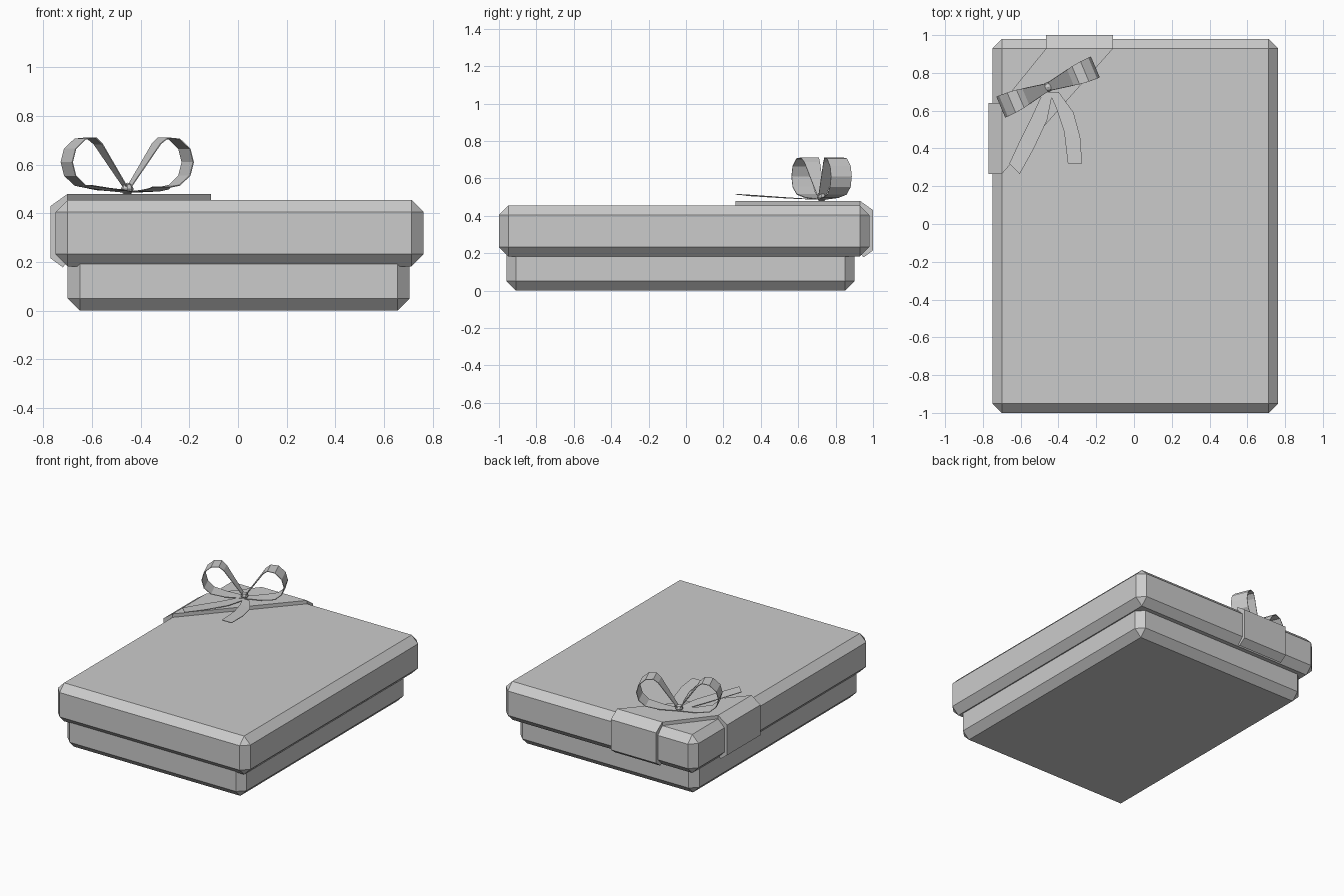
import bpy, bmesh, math
from mathutils import Vector

cube = bpy.data.objects.get("Cube")
if cube:
    bpy.data.objects.remove(cube, do_unlink=True)

grey = bpy.data.materials.new("plain grey")
grey.use_nodes = True
grey.diffuse_color = (0.6, 0.6, 0.6, 1)
grey.node_tree.nodes["Principled BSDF"].inputs["Base Color"].default_value = (0.6, 0.6, 0.6, 1)


def finish(name, bm):
    bmesh.ops.recalc_face_normals(bm, faces=bm.faces)
    mesh = bpy.data.meshes.new(name)
    bm.to_mesh(mesh)
    bm.free()
    mesh.materials.append(grey)
    obj = bpy.data.objects.new(name, mesh)
    bpy.context.collection.objects.link(obj)
    return obj


def chamfered_box(name, low, high, chamfer):
    low, high = Vector(low), Vector(high)
    bm = bmesh.new()
    bmesh.ops.create_cube(bm, size=1)
    bmesh.ops.scale(bm, vec=high - low, verts=bm.verts)
    bmesh.ops.translate(bm, vec=(low + high) / 2, verts=bm.verts)
    bmesh.ops.bevel(bm, geom=bm.edges[:], offset=chamfer, segments=1, affect='EDGES')
    return finish(name, bm)


def prism(name, outline, shift):
    bm = bmesh.new()
    face = bm.faces.new([bm.verts.new(p) for p in outline])
    new = bmesh.ops.extrude_face_region(bm, geom=[face], use_keep_orig=True)["geom"]
    bmesh.ops.translate(bm, vec=shift, verts=[v for v in new if isinstance(v, bmesh.types.BMVert)])
    return finish(name, bm)


def ribbon(name, rungs):
    """Thin strip through pairs of edge points."""
    bm = bmesh.new()
    rows = [[bm.verts.new(p) for p in rung] for rung in rungs]
    for (a, b), (c, d) in zip(rows, rows[1:]):
        bm.faces.new((a, b, d, c))
    obj = finish(name, bm)
    thick = obj.modifiers.new("thickness", 'SOLIDIFY')
    thick.thickness = 0.004
    thick.offset = 0
    return obj


# Box body and overhanging lid
chamfered_box("box_base", (-0.70, -0.96, 0), (0.705, 0.90, 0.25), 0.05)
chamfered_box("box_lid", (-0.75, -1.0, 0.182), (0.763, 0.98, 0.455), 0.05)

# Band across the corner: diagonal top plate and two folded ends
prism("band_top", [(-0.465, 0.93, 0.45), (-0.11, 0.93, 0.45),
                   (-0.70, 0.265, 0.45), (-0.70, 0.64, 0.45)], (0, 0, 0.03))
fold = [(0, 0.48), (0.07, 0.43), (0.07, 0.215), (0.02, 0.178), (0, 0.2)]
prism("band_back", [(-0.465, 0.93 + d, z) for d, z in fold], (0.355, 0, 0))
prism("band_right", [(-0.70 - d, 0.265, z) for d, z in fold], (0, 0.375, 0))

# Bow loops: distance from knot, height, half width
centre = Vector((-0.455, 0.725, 0))
along = Vector((math.cos(math.radians(23)), math.sin(math.radians(23)), 0))
across = Vector((-along.y, along.x, 0))
loop = [(0.01, 0.51, 0.022), (0.13, 0.685, 0.045), (0.16, 0.71, 0.052),
        (0.21, 0.705, 0.058), (0.255, 0.665, 0.06), (0.27, 0.61, 0.06),
        (0.255, 0.555, 0.06), (0.21, 0.515, 0.056), (0.12, 0.497, 0.045), (0, 0.488, 0.022)]
for side, sign in (("right", -1), ("left", 1)):
    rungs = []
    for dist, height, half in loop:
        mid = centre + along * dist * sign + Vector((0, 0, height))
        rungs.append((mid - across * half, mid + across * half))
    ribbon("bow_loop_" + side, rungs)

# Trailing ribbon tails, lifting slightly towards the ends
ribbon("bow_tail_left", [
    ((-0.45, 0.70, 0.488), (-0.40, 0.70, 0.488)),
    ((-0.41, 0.61, 0.492), (-0.32, 0.59, 0.492)),
    ((-0.37, 0.49, 0.50), (-0.285, 0.46, 0.50)),
    ((-0.35, 0.32, 0.508), (-0.275, 0.32, 0.508))])
ribbon("bow_tail_right", [
    ((-0.48, 0.70, 0.488), (-0.43, 0.70, 0.488)),
    ((-0.54, 0.57, 0.494), (-0.46, 0.55, 0.494)),
    ((-0.60, 0.45, 0.503), (-0.53, 0.40, 0.503)),
    ((-0.66, 0.32, 0.512), (-0.605, 0.265, 0.515))])

# Knot
bm = bmesh.new()
bmesh.ops.create_uvsphere(bm, u_segments=8, v_segments=4, radius=0.026)
bmesh.ops.translate(bm, vec=centre + Vector((0, 0, 0.5)), verts=bm.verts)
finish("bow_knot", bm)
